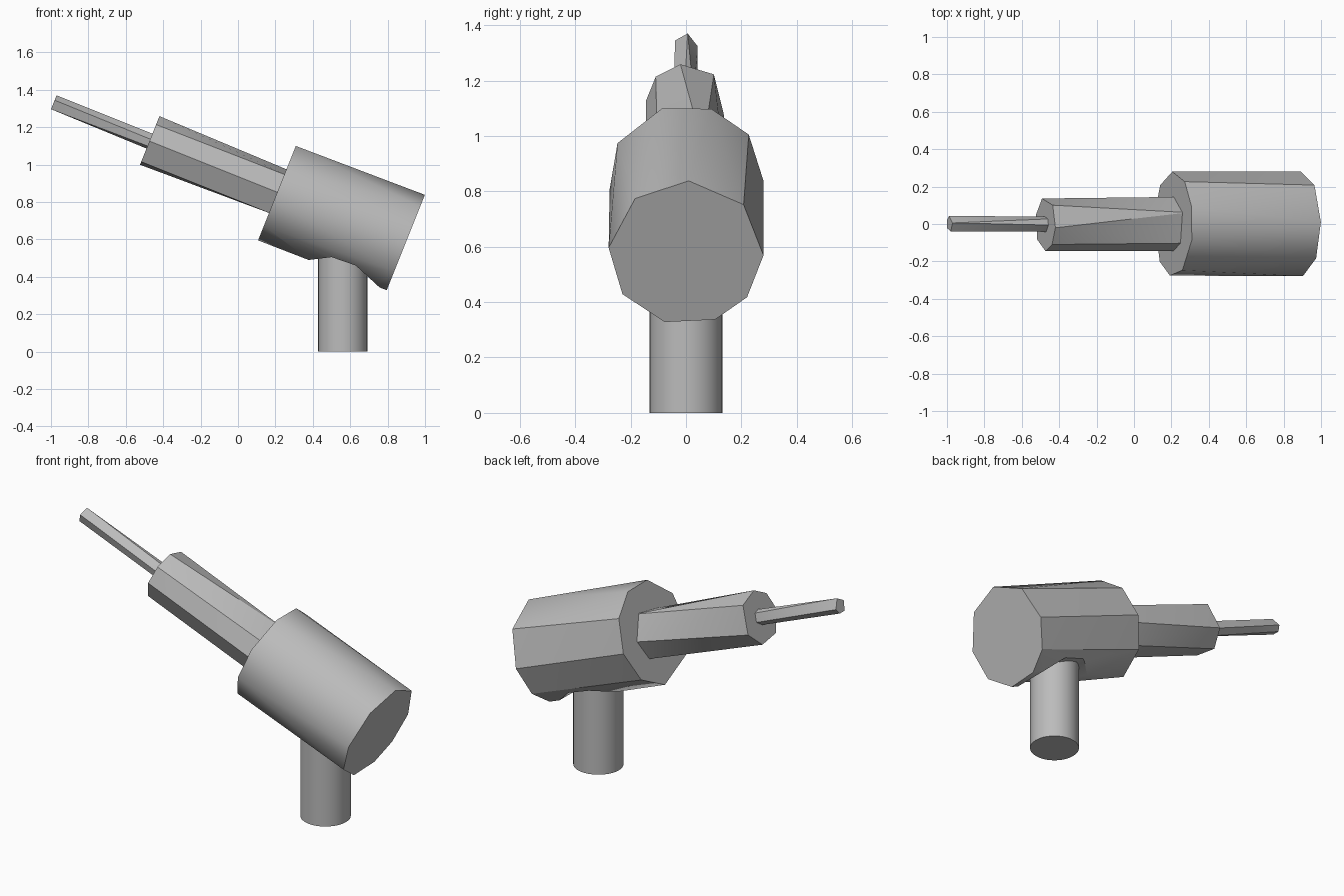
import bpy, bmesh
from math import sin, cos, radians
from mathutils import Matrix

cube = bpy.data.objects.get("Cube")
if cube:
    bpy.data.objects.remove(cube, do_unlink=True)

grey = bpy.data.materials.new("plain_grey")
grey.use_nodes = True
grey.diffuse_color = (0.5, 0.5, 0.5, 1)
grey.node_tree.nodes["Principled BSDF"].inputs["Base Color"].default_value = (0.5, 0.5, 0.5, 1)

# All tilted parts share one axis, sloping down towards +x
TILT = Matrix.Translation((0.21, 0, 0.852)) @ Matrix.Rotation(radians(21.8), 4, 'Y')


def finish(name, bm):
    bmesh.ops.recalc_face_normals(bm, faces=bm.faces)
    mesh = bpy.data.meshes.new(name)
    bm.to_mesh(mesh)
    bm.free()
    mesh.materials.append(grey)
    obj = bpy.data.objects.new(name, mesh)
    bpy.context.collection.objects.link(obj)
    return obj


def select(obj):
    bpy.ops.object.select_all(action='DESELECT')
    obj.select_set(True)
    bpy.context.view_layer.objects.active = obj


def smooth(obj):
    select(obj)
    bpy.ops.object.shade_smooth_by_angle(angle=radians(28))


def faceted_tube(name, radius, start, start_angles, end, end_angles):
    """Closed drum whose two end rings have unevenly spaced corners."""
    bm = bmesh.new()
    for s, angles in ((start, start_angles), (end, end_angles)):
        for a in map(radians, angles):
            bm.verts.new((s, radius * sin(a), radius * cos(a)))
    bmesh.ops.convex_hull(bm, input=bm.verts)
    # merge the flat end caps into single faces
    bmesh.ops.dissolve_limit(bm, angle_limit=radians(0.5),
                             verts=bm.verts, edges=bm.edges)
    bm.transform(TILT)
    return finish(name, bm)


# Large rear drum
body = faceted_tube("body", 0.28,
                    0, (-100, -62, -18, 19, 54, 93, 132, 172, 226),
                    0.738, (2, 48, 92, 128, 158, 196, 235, 274, 319))

# Shallow notch under the body around the post
bm = bmesh.new()
outline = ((0.38, 0.49), (0.5, 0.505), (0.63, 0.46), (0.76, 0.34), (0.7, 0.2), (0.38, 0.2))
face = bm.faces.new([bm.verts.new((x, -0.4, z)) for x, z in outline])
side = bmesh.ops.extrude_face_region(bm, geom=[face])
bmesh.ops.translate(bm, vec=(0, 0.8, 0),
                    verts=[v for v in side["geom"] if isinstance(v, bmesh.types.BMVert)])
cutter = finish("notch_cutter", bm)
cutter.hide_render = True
cut = body.modifiers.new("notch", 'BOOLEAN')
cut.operation = 'DIFFERENCE'
cut.solver = 'EXACT'
cut.object = cutter
select(body)
bpy.ops.object.modifier_apply(modifier=cut.name)
bpy.data.objects.remove(cutter, do_unlink=True)
smooth(body)

# Middle barrel and thin tip rod
smooth(faceted_tube("barrel", 0.145,
                    -0.736, (-8, 44, 110, 160, -145, -90, -49),
                    0.03, (-45, 25, 88, 140, -145, -90)))
smooth(faceted_tube("tip_rod", 0.043,
                    -1.288, (8, 100, 150, -150, -70),
                    -0.72, (-8, 40, 110, 180, -130, -75)))

# Round upright post
bm = bmesh.new()
bmesh.ops.create_cone(bm, cap_ends=True, segments=32, radius1=0.132, radius2=0.132,
                      depth=0.6, matrix=Matrix.Translation((0.56, 0, 0.3)))
smooth(finish("post", bm))
